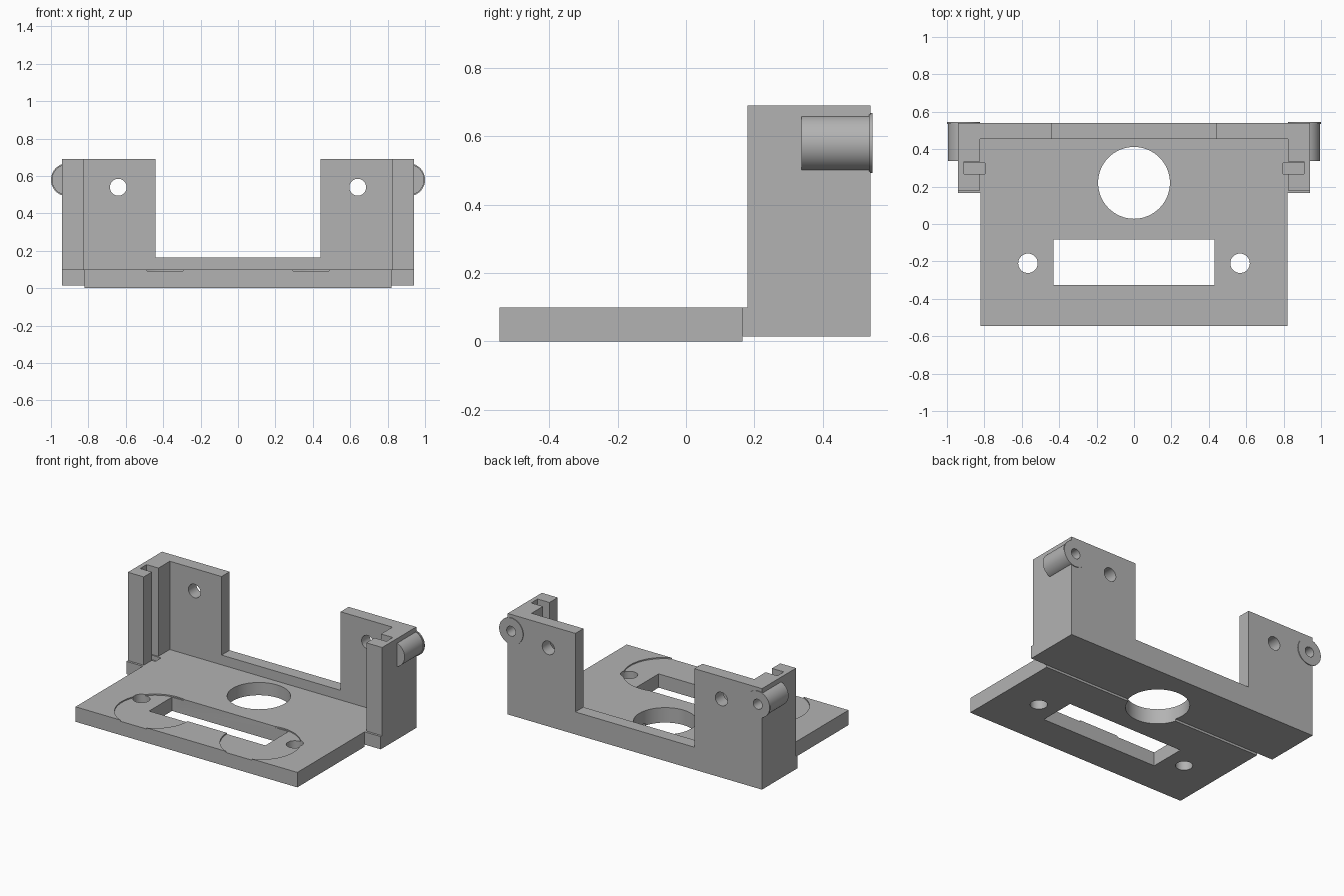
import bpy
import bmesh
from mathutils import Matrix

cube = bpy.data.objects.get("Cube")
if cube:
    bpy.data.objects.remove(cube, do_unlink=True)

grey = bpy.data.materials.new("light grey")
grey.use_nodes = True
colour = (0.45, 0.45, 0.45, 1)
grey.diffuse_color = colour
grey.node_tree.nodes["Principled BSDF"].inputs["Base Color"].default_value = colour


def make_object(name, bm):
    mesh = bpy.data.meshes.new(name)
    bm.to_mesh(mesh)
    bm.free()
    mesh.materials.append(grey)
    obj = bpy.data.objects.new(name, mesh)
    bpy.context.collection.objects.link(obj)
    return obj


def box(name, x, y, z):
    bm = bmesh.new()
    bmesh.ops.create_cube(bm, size=1)
    for v in bm.verts:
        for axis, (low, high) in enumerate((x, y, z)):
            v.co[axis] = low if v.co[axis] < 0 else high
    return make_object(name, bm)


def cylinder(name, centre, radius, depth, axis="Z", sides=64):
    bm = bmesh.new()
    turn = Matrix.Rotation(1.5707963, 4, "X") if axis == "Y" else Matrix()
    bmesh.ops.create_cone(bm, cap_ends=True, segments=sides, radius1=radius,
                          radius2=radius, depth=depth,
                          matrix=Matrix.Translation(centre) @ turn)
    return make_object(name, bm)


def combine(target, tool, operation):
    """Apply one boolean and remove its helper."""
    tool.hide_render = True
    mod = target.modifiers.new("boolean", "BOOLEAN")
    mod.operation = operation
    mod.solver = "EXACT"
    mod.object = tool
    bpy.context.view_layer.update()
    evaluated = target.evaluated_get(bpy.context.evaluated_depsgraph_get())
    mesh = bpy.data.meshes.new_from_object(evaluated)
    target.modifiers.clear()
    target.data = mesh
    bpy.data.objects.remove(tool, do_unlink=True)


def smooth(obj):
    bpy.ops.object.select_all(action="DESELECT")
    obj.select_set(True)
    bpy.context.view_layer.objects.active = obj
    bpy.ops.object.shade_smooth_by_angle(angle=0.6)


# Parts: plate, rear floor, low back wall
body = box("mounting_bracket", (-0.82, 0.82), (-0.545, 0.165), (0, 0.1))
combine(body, box("rear_floor", (-0.94, 0.94), (0.165, 0.54), (0.015, 0.1)), "UNION")
combine(body, box("back_wall", (-0.94, 0.94), (0.455, 0.54), (0.05, 0.165)), "UNION")

# Corner towers with a vertical guide slot on the inside
for s in (-1, 1):
    def span(a, b):
        return tuple(sorted((s * a, s * b)))
    combine(body, box("tower_back", span(0.44, 0.94), (0.455, 0.54), (0.05, 0.69)), "UNION")
    combine(body, box("tower_side", span(0.823, 0.94), (0.18, 0.54), (0.05, 0.69)), "UNION")
    combine(body, box("slot", span(0.8, 0.91), (0.267, 0.335), (0.1, 0.8)), "DIFFERENCE")
    combine(body, box("slot_pocket", span(0.797, 0.91), (0.267, 0.326), (0.07, 0.3)), "DIFFERENCE")

# Shallow round recesses, then the plate openings
for s in (-1, 1):
    combine(body, cylinder("recess", (s * 0.39, -0.32, 0.142), 0.245, 0.1), "DIFFERENCE")
combine(body, box("window", (-0.43, 0.43), (-0.325, -0.082), (-0.1, 0.2)), "DIFFERENCE")
combine(body, cylinder("cable_hole", (0, 0.22, 0), 0.192, 0.5), "DIFFERENCE")
for s in (-1, 1):
    combine(body, cylinder("screw_hole", (s * 0.567, -0.21, 0), 0.052, 0.5), "DIFFERENCE")
    combine(body, cylinder("wall_hole", (s * 0.64, 0.5, 0.54), 0.045, 0.3, "Y"), "DIFFERENCE")

# Hinge bosses: sleeve, rear flange and bore
for s in (-1, 1):
    x = s * 0.912
    combine(body, cylinder("sleeve", (x, 0.438, 0.58), 0.083, 0.2, "Y"), "UNION")
    combine(body, cylinder("flange", (x, 0.54, 0.58), 0.088, 0.01, "Y"), "UNION")
    combine(body, cylinder("bore", (x, 0.5, 0.58), 0.033, 0.25, "Y", 32), "DIFFERENCE")

smooth(body)
